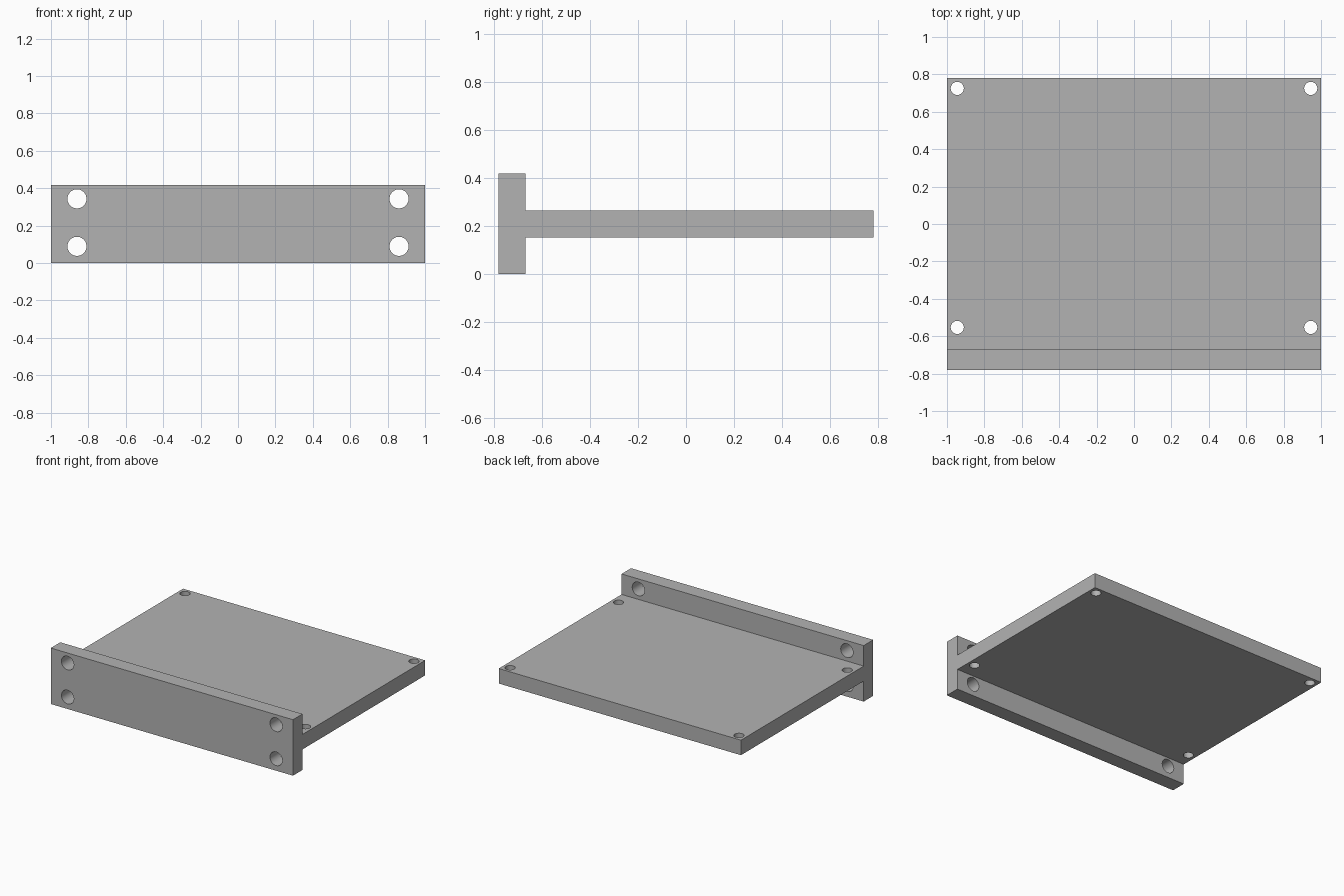
import bpy
import bmesh
from math import radians

cube = bpy.data.objects.get("Cube")
if cube:
    bpy.data.objects.remove(cube, do_unlink=True)

# One plain grey material
grey = bpy.data.materials.new("plain_grey")
grey.use_nodes = True
colour = (0.45, 0.45, 0.45, 1)
grey.diffuse_color = colour
grey.node_tree.nodes["Principled BSDF"].inputs["Base Color"].default_value = colour

FRONT, INNER, BACK = -0.78, -0.668, 0.78
HEIGHT, SHELF_LOW, SHELF_HIGH = 0.418, 0.153, 0.265

# T-shaped side profile (y, z), extruded across the full width
profile = [(FRONT, 0), (INNER, 0), (INNER, SHELF_LOW), (BACK, SHELF_LOW),
           (BACK, SHELF_HIGH), (INNER, SHELF_HIGH), (INNER, HEIGHT), (FRONT, HEIGHT)]
bm = bmesh.new()
face = bm.faces.new([bm.verts.new((-1, y, z)) for y, z in profile])
extruded = bmesh.ops.extrude_face_region(bm, geom=[face])
moved = [v for v in extruded["geom"] if isinstance(v, bmesh.types.BMVert)]
bmesh.ops.translate(bm, verts=moved, vec=(2, 0, 0))
bmesh.ops.recalc_face_normals(bm, faces=bm.faces)
mesh = bpy.data.meshes.new("mounting_bracket")
bm.to_mesh(mesh)
bm.free()
bracket = bpy.data.objects.new("mounting_bracket", mesh)
bpy.context.collection.objects.link(bracket)
mesh.materials.append(grey)


def drill(name, location, radius, rotation=(0, 0, 0)):
    """Cut a round through hole into the bracket."""
    bpy.ops.mesh.primitive_cylinder_add(vertices=48, radius=radius, depth=0.2,
                                        location=location, rotation=rotation)
    cutter = bpy.context.object
    cutter.name = name
    cutter.hide_render = True
    cutter.data.materials.append(grey)
    cut = bracket.modifiers.new(name, "BOOLEAN")
    cut.operation = "DIFFERENCE"
    cut.solver = "EXACT"
    cut.object = cutter
    bpy.context.view_layer.objects.active = bracket
    bpy.ops.object.modifier_apply(modifier=cut.name)
    bpy.data.objects.remove(cutter, do_unlink=True)


for side in (-1, 1):
    # Bolt holes in the front plate
    for z in (0.089, 0.343):
        drill("front_hole", (side * 0.861, (FRONT + INNER) / 2, z), 0.051,
              (radians(90), 0, 0))
    # Smaller holes in the shelf corners
    for y in (-0.553, 0.725):
        drill("shelf_hole", (side * 0.945, y, (SHELF_LOW + SHELF_HIGH) / 2), 0.035)

# Smooth hole walls, sharp plate edges
bpy.ops.object.select_all(action="DESELECT")
bracket.select_set(True)
bpy.context.view_layer.objects.active = bracket
bpy.ops.object.shade_smooth_by_angle(angle=radians(30))
